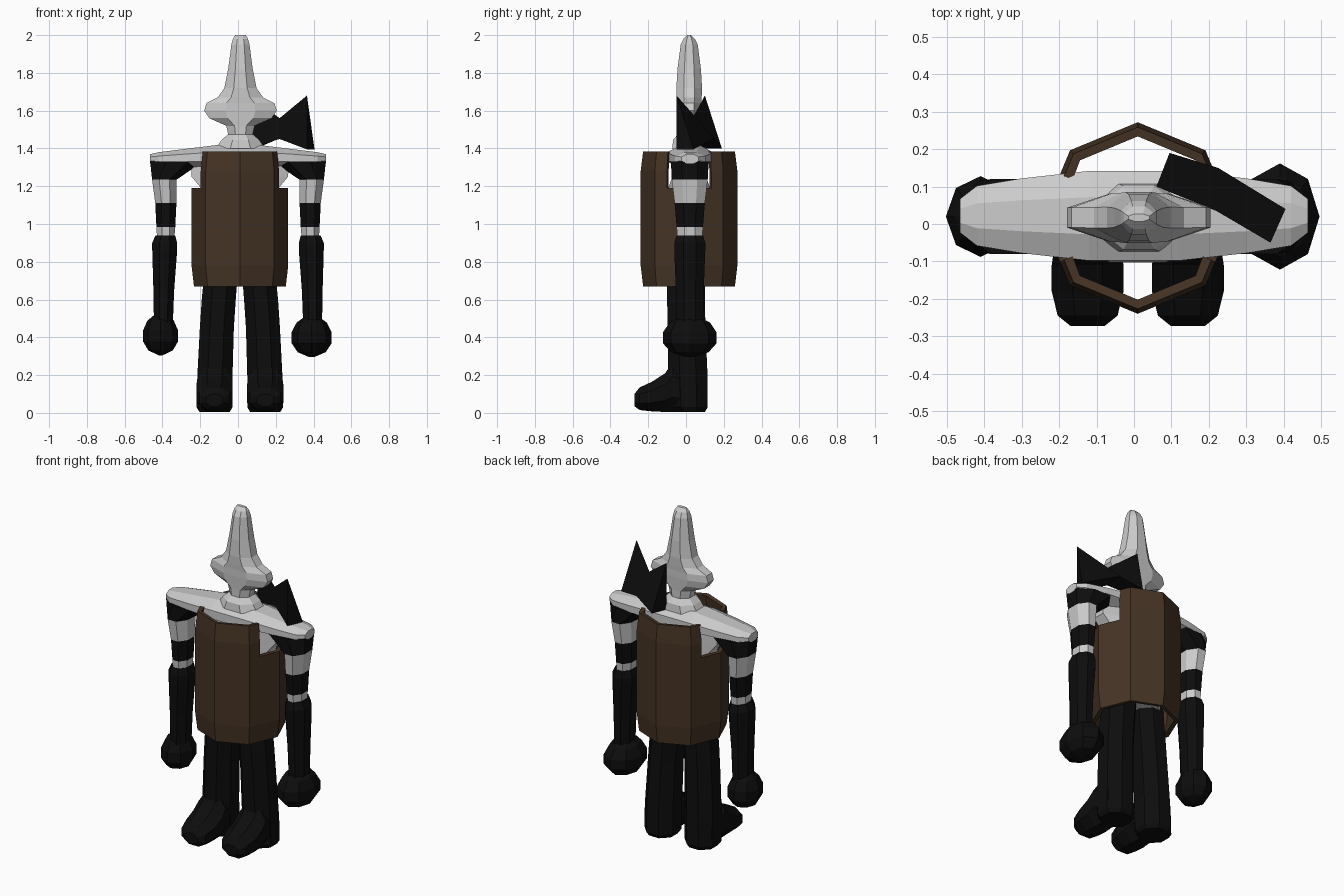
import bpy, bmesh, math


def material(name, rgb):
    m = bpy.data.materials.new(name)
    m.diffuse_color = (*rgb, 1)
    return m


BLACK = material("black_cloth", (0.004, 0.004, 0.004))
BROWN = material("brown_leather", (0.06, 0.034, 0.018))


def make(name, verts, faces, mat=None, fix=True):
    bm = bmesh.new()
    vs = [bm.verts.new(v) for v in verts]
    for f in faces:
        bm.faces.new([vs[i] for i in f])
    if fix:
        bmesh.ops.recalc_face_normals(bm, faces=bm.faces)
    me = bpy.data.meshes.new(name)
    bm.to_mesh(me)
    bm.free()
    ob = bpy.data.objects.new(name, me)
    bpy.context.collection.objects.link(ob)
    if mat:
        me.materials.append(mat)
    return ob


def loft_sections(name, sections, mat=None):
    n = len(sections[0])
    verts = [p for s in sections for p in s]
    faces = [(k * n + i, k * n + (i + 1) % n, (k + 1) * n + (i + 1) % n, (k + 1) * n + i)
             for k in range(len(sections) - 1) for i in range(n)]
    faces += [tuple(range(n)), tuple(range(len(verts) - n, len(verts)))]
    return make(name, verts, faces, mat)


def loft(name, rings, mat=None, axis="z", half=True, n=8):
    """Rings are (position on axis, centre u, centre v, half size u, half size v)."""
    secs = []
    for t, cu, cv, ru, rv in rings:
        sec = []
        for i in range(n):
            a = 2 * math.pi * (i + (0.5 if half else 0)) / n
            k = 1 / math.cos(math.pi / n) if half else 1
            u, v = cu + ru * k * math.cos(a), cv + rv * k * math.sin(a)
            sec.append({"z": (u, v, t), "y": (u, t, v), "x": (t, u, v)}[axis])
        secs.append(sec)
    return loft_sections(name, secs, mat)


# head with tall pointed hood and side flaps
loft("hooded_head", [(z, 0.013, 0.017, rx, ry) for z, rx, ry in [
    (1.40, 0.13, 0.09), (1.445, 0.10, 0.085), (1.475, 0.065, 0.06), (1.52, 0.075, 0.06),
    (1.56, 0.165, 0.062), (1.60, 0.192, 0.064), (1.64, 0.18, 0.064), (1.67, 0.12, 0.066),
    (1.72, 0.085, 0.068), (1.82, 0.065, 0.062), (1.95, 0.048, 0.045), (1.98, 0.04, 0.03),
    (2.0, 0.028, 0.01)]])

# shoulder yoke running from side to side
half = [(0.465, 1.345, 0.045, 0.025), (0.42, 1.345, 0.08, 0.035), (0.3, 1.35, 0.1, 0.045),
        (0.12, 1.355, 0.12, 0.062)]
loft("shoulders", [(s * x, 0.022, z, ry, rz)
                   for s, prof in ((-1, half), (1, half[::-1])) for x, z, ry, rz in prof], axis="x")

# torso under the tabard
loft("torso", [(0.75, 0.01, 0.017, 0.17, 0.11), (1.1, 0.01, 0.017, 0.18, 0.12),
               (1.19, 0.01, 0.017, 0.205, 0.11), (1.25, 0.01, 0.017, 0.255, 0.09),
               (1.33, 0.01, 0.017, 0.26, 0.09)])

# tabard: eight-sided tube with arm openings at the sides
d = math.sqrt(0.5)
quarter = [(1, 0), (0.81, 0.46), (d, d)]
outline = quarter + [(0, 1)] + [(-x, y) for x, y in quarter[::-1]]
outline += [(x, -y) for x, y in outline[-2:0:-1]]
levels = [(0.67, 0.243), (0.78, 0.256), (1.19, 0.256), (1.28, 0.256), (1.385, 0.243)]
n = len(outline)
verts = [(0.01 + x * r, 0.016 + y * r, z) for z, r in levels for x, y in outline]
faces = []
for k in range(len(levels) - 1):
    for i in range(n):
        j = (i + 1) % n
        if k >= 2 and max(abs(outline[i][0]), abs(outline[j][0])) > 0.95:
            continue
        faces.append((k * n + i, k * n + j, (k + 1) * n + j, (k + 1) * n + i))
tabard = make("tabard", verts, faces, BROWN, fix=False)
mod = tabard.modifiers.new("thickness", "SOLIDIFY")
mod.thickness = 0.025
mod.offset = -1

for s, side in ((-1, "left"), (1, "right")):
    # striped sleeves
    arm = [(1.33, 0.325, 0.14, 0.1), (1.235, 0.39, 0.065, 0.095), (1.11, 0.382, 0.056, 0.08),
           (0.985, 0.382, 0.05, 0.07), (0.93, 0.383, 0.046, 0.066)]
    for i in range(4):
        loft(f"{side}_sleeve_band_{i + 1}", [(z, s * x, 0.02, rx, ry) for z, x, rx, ry in arm[i:i + 2]],
             BLACK if i % 2 == 0 else None)

    # gloves with bulky hands
    loft(f"{side}_glove", [(z, s * x, 0.02, rx, ry) for z, x, rx, ry in [
        (0.94, 0.385, 0.052, 0.07), (0.9, 0.388, 0.066, 0.082), (0.86, 0.388, 0.066, 0.082),
        (0.65, 0.393, 0.055, 0.074), (0.47, 0.395, 0.05, 0.07)]], BLACK)
    cx, cz, rx, ry, rz = (-0.41, 0.41, 0.093, 0.108, 0.105) if s < 0 else (0.39, 0.40, 0.106, 0.142, 0.105)
    loft(f"{side}_hand", [(cz + rz * h, cx, 0.02, rx * w, ry * w) for h, w in
                          [(-1, 0.12), (-0.75, 0.7), (-0.3, 1), (0.25, 1), (0.75, 0.75), (1, 0.4)]],
         BLACK, half=False)

    # legs
    loft(f"{side}_leg", [(z, 0.01 + s * x, y, rx, ry) for z, x, y, rx, ry in [
        (0.005, 0.134, 0.02, 0.08, 0.08), (0.03, 0.134, 0.015, 0.095, 0.1),
        (0.2, 0.132, 0.01, 0.093, 0.104), (0.45, 0.122, 0.003, 0.09, 0.1),
        (0.6, 0.112, 0.0, 0.09, 0.1), (0.85, 0.09, 0.0, 0.088, 0.1)]], BLACK)

    # boot toes
    loft(f"{side}_boot", [(y, 0.01 + s * 0.134, (lo + hi) / 2, rx, (hi - lo) / 2) for y, lo, hi, rx in [
        (-0.273, 0.035, 0.10, 0.045), (-0.245, 0.015, 0.135, 0.08), (-0.18, 0.008, 0.165, 0.096),
        (-0.11, 0.005, 0.21, 0.096), (-0.07, 0.005, 0.27, 0.09), (0.06, 0.005, 0.2, 0.09)]],
         BLACK, axis="y")

# bow behind the shoulder: two wedges pinched in the middle
loft_sections("shoulder_bow", [
    [(0.06, 0.1, 1.68), (0.06, 0.1, 1.4), (0.095, 0.19, 1.4)],
    [(0.22, 0.035, 1.56), (0.22, 0.035, 1.45), (0.225, 0.15, 1.455)],
    [(0.365, -0.05, 1.68), (0.365, -0.05, 1.395), (0.405, 0.04, 1.395)]], BLACK)
